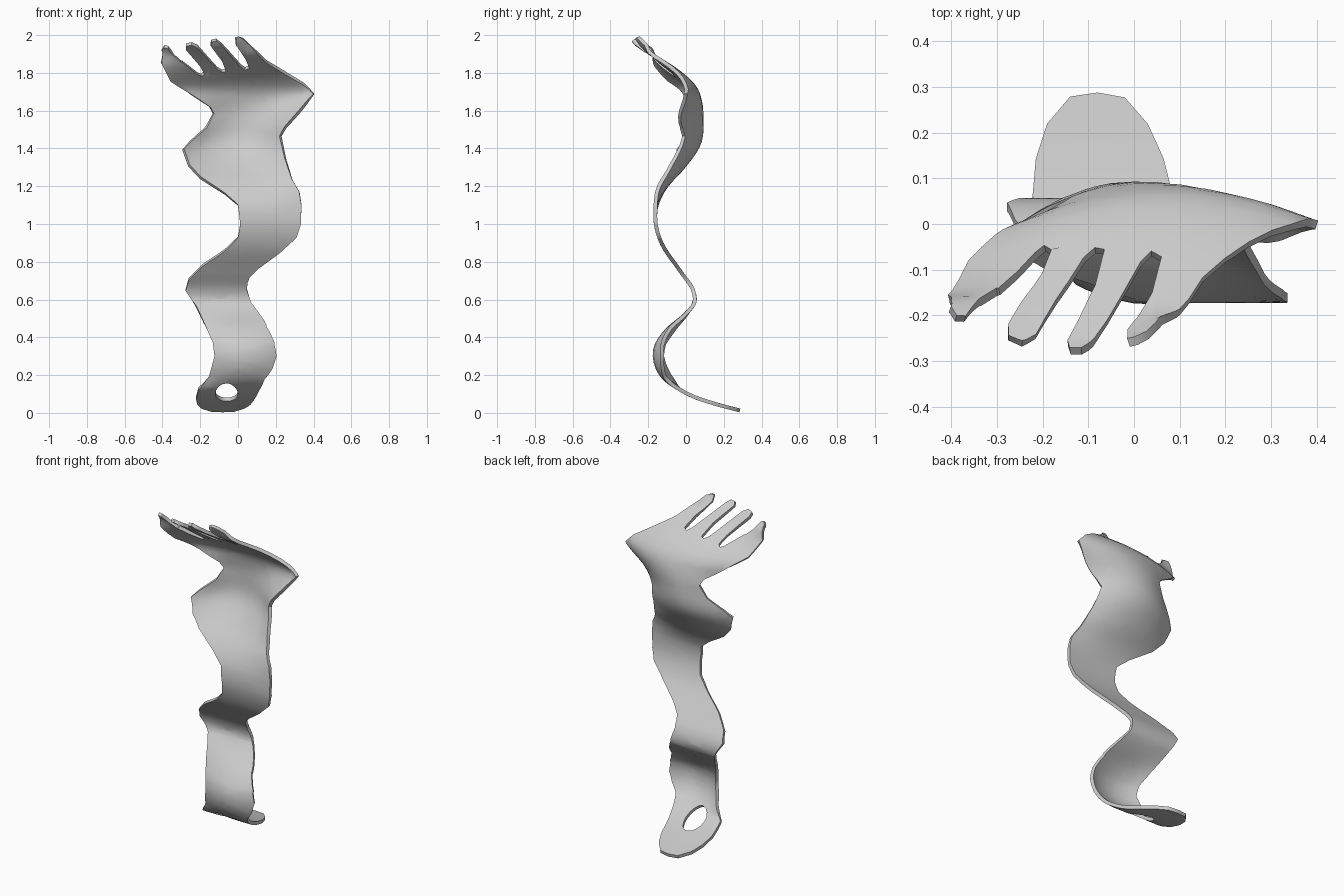
import bpy, bmesh, math
from mathutils import Vector

if "Cube" in bpy.data.objects:
    bpy.data.objects.remove(bpy.data.objects["Cube"])

# Flat pattern of the ribbon: (x, u), where u runs along the strip (u = height above 0.2)
left_edge = [(-.08, -.262), (-.14, -.252), (-.19, -.185), (-.215, -.1), (-.222, -.02), (-.21, .09), (-.15, .2),
             (-.12, .3), (-.13, .37), (-.22, .56), (-.278, .65), (-.26, .71), (-.19, .78),
             (-.06, .87), (0, .93), (.012, 1.0), (0, 1.1), (-.07, 1.16), (-.2, 1.245),
             (-.26, 1.31), (-.29, 1.395), (-.25, 1.44), (-.17, 1.51), (-.13, 1.585), (-.15, 1.62)]
fingers = [(-.24, 1.68), (-.36, 1.76), (-.405, 1.85), (-.403, 1.925), (-.39, 1.94), (-.37, 1.935), (-.34, 1.895),
           (-.215, 1.798), (-.195, 1.788), (-.178, 1.797), (-.2, 1.84),
           (-.275, 1.93), (-.275, 1.948), (-.245, 1.955), (-.215, 1.94), (-.11, 1.825), (-.085, 1.81),
           (-.064, 1.815), (-.085, 1.87),
           (-.145, 1.95), (-.14, 1.97), (-.115, 1.975), (-.09, 1.955), (.015, 1.838), (.038, 1.823),
           (.06, 1.832), (.04, 1.88),
           (-.012, 1.95), (-.012, 1.985), (.005, 1.99), (.03, 1.98), (.1, 1.91), (.15, 1.86), (.25, 1.80)]
right_edge = [(.35, 1.74), (.402, 1.69), (.33, 1.6), (.25, 1.51), (.225, 1.465), (.25, 1.35),
              (.285, 1.24), (.325, 1.17), (.336, 1.1), (.333, 1.0), (.31, .93), (.22, .85),
              (.11, .77), (.06, .72), (.045, .66), (.07, .58), (.14, .48), (.19, .37), (.2, .3),
              (.18, .24), (.14, .18), (.11, .08), (.085, -.02), (.065, -.1), (.03, -.185), (-.02, -.25)]

# Side profile along u: depth y, and height z of the foot
depth = [(-.265, .288), (-.09, .13), (-.01, .05), (.08, -.03), (.2, -.13), (.27, -.162), (.35, -.16),
         (.45, -.09), (.52, -.005), (.58, .043), (.65, .037), (.75, -.03), (.9, -.13), (1.0, -.16),
         (1.1, -.155), (1.2, -.105), (1.3, -.015), (1.42, .068), (1.55, .083), (1.65, .075),
         (1.71, .055), (1.76, .015), (1.82, -.06), (1.9, -.185), (1.96, -.272), (2.0, -.29)]
height = [(-.265, .012), (-.09, .055), (-.01, .082), (.08, .122), (.2, .2), (.3, .3), (2.0, 2.0)]
# Sideways cupping: strength and centre
cup = [(-.3, 0), (.08, 0), (.2, -1.2), (.3, -1.6), (.4, -1.2), (.55, 0), (1.05, 0), (1.2, .4),
       (1.3, .9), (1.4, 1.35), (1.5, 1.7), (1.62, 1.1), (1.7, .6),
       (1.78, .5), (1.85, .25), (1.9, -.1), (1.96, -1.0), (2.1, -1.0)]
cup_x = [(-.3, .04), (.5, .04), (1.2, 0), (1.4, -.02), (1.58, .02), (1.7, .08), (1.85, .08),
         (1.95, -.17), (2.1, -.17)]


def interp(table, t):
    """Smooth cubic interpolation through a table of points."""
    n = len(table)
    t = min(max(t, table[0][0]), table[-1][0])
    i = next(k for k in range(n - 1) if t <= table[k + 1][0])

    def slope(k):
        if k in (0, n - 1):
            k0, k1 = max(k - 1, 0), min(k + 1, n - 1)
            return (table[k1][1] - table[k0][1]) / (table[k1][0] - table[k0][0])
        ha, hb = table[k][0] - table[k - 1][0], table[k + 1][0] - table[k][0]
        a = (table[k][1] - table[k - 1][1]) / ha
        b = (table[k + 1][1] - table[k][1]) / hb
        return (a * hb + b * ha) / (ha + hb) if a * b else 0

    (x0, y0), (x1, y1) = table[i], table[i + 1]
    h = x1 - x0
    s = (t - x0) / h
    return ((1 + 2 * s) * (1 - s) ** 2 * y0 + s * (1 - s) ** 2 * h * slope(i)
            + s * s * (3 - 2 * s) * y1 + s * s * (s - 1) * h * slope(i + 1))


def add_loop(bm, points):
    verts = [bm.verts.new((x, 0, u)) for x, u in points]
    return [bm.edges.new((verts[i - 1], verts[i])) for i in range(len(verts))]


# Fill the flat pattern, with the round hole in the foot
bm = bmesh.new()
hole = [(-.06 + .06 * math.cos(a * math.tau / 16), .055 + .095 * math.sin(a * math.tau / 16))
        for a in range(16)]
edges = add_loop(bm, left_edge + fingers + right_edge) + add_loop(bm, hole)
bmesh.ops.triangle_fill(bm, use_beauty=True, use_dissolve=False, edges=edges, normal=(0, -1, 0))

# Slice it into a fine grid so that it can bend
cuts = [(Vector((0, 0, -.24 + .03 * i)), Vector((0, 0, 1))) for i in range(75)]
cuts += [(Vector((-.4 + .05 * i, 0, 0)), Vector((1, 0, 0))) for i in range(17)]
for co, no in cuts:
    bmesh.ops.bisect_plane(bm, geom=bm.verts[:] + bm.edges[:] + bm.faces[:],
                           plane_co=co, plane_no=no, dist=.002)
bmesh.ops.remove_doubles(bm, verts=bm.verts[:], dist=.004)

# Bend the pattern along the wavy profile
for v in bm.verts:
    x, u = v.co.x, v.co.z
    y = interp(depth, u) - interp(cup, u) * (x - interp(cup_x, u)) ** 2
    z = u if u > .3 else interp(height, u)
    v.co = (x, y, z)
bmesh.ops.recalc_face_normals(bm, faces=bm.faces[:])

mesh = bpy.data.meshes.new("wavy_arm_ribbon")
bm.to_mesh(mesh)
bm.free()
ribbon = bpy.data.objects.new("wavy_arm_ribbon", mesh)
bpy.context.collection.objects.link(ribbon)

# Sheet thickness
solid = ribbon.modifiers.new("thickness", 'SOLIDIFY')
solid.thickness = .02
solid.offset = 0
bpy.context.view_layer.objects.active = ribbon
ribbon.select_set(True)
bpy.ops.object.modifier_apply(modifier=solid.name)
bpy.ops.object.shade_smooth_by_angle(angle=math.radians(40))
